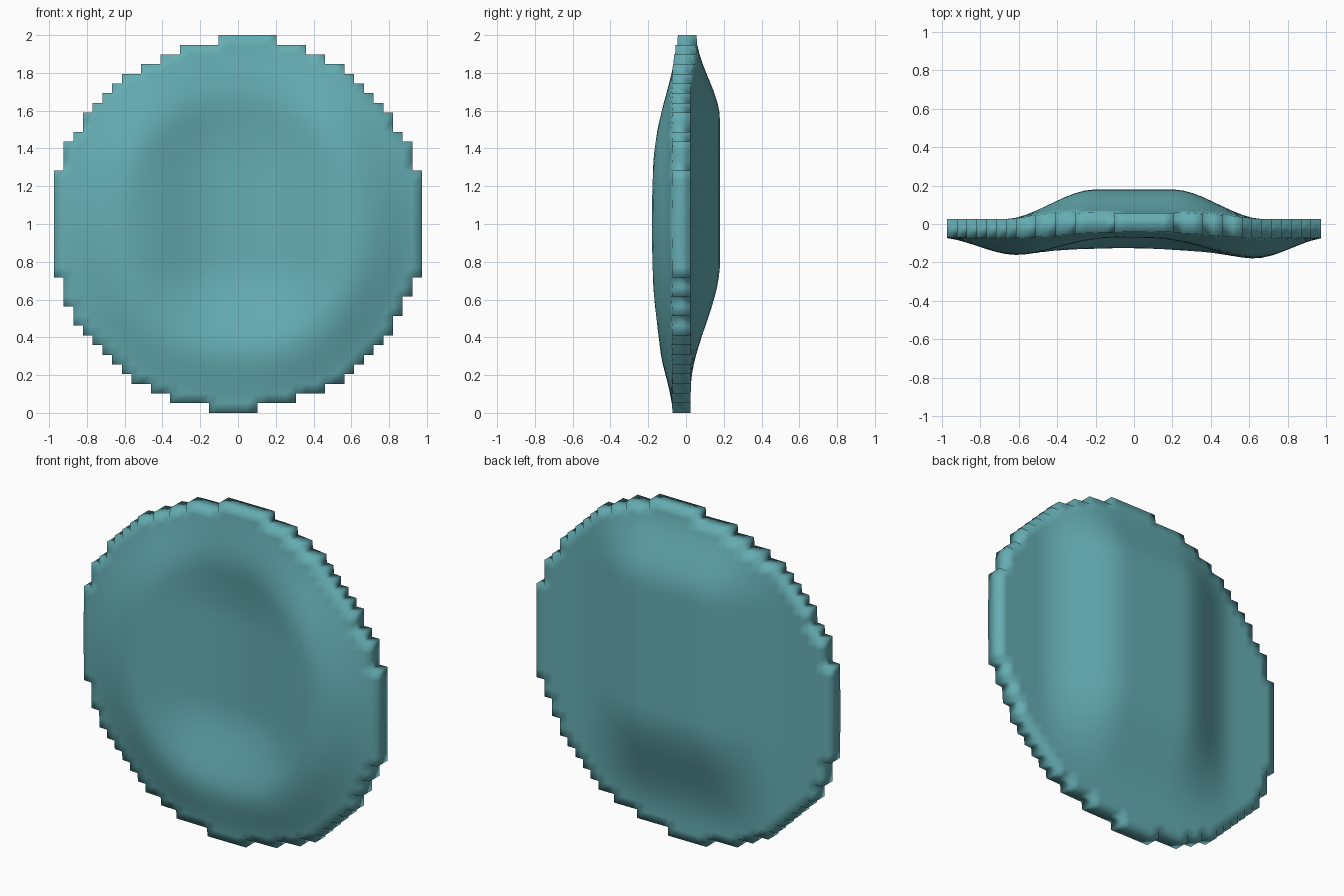
import bpy, bmesh, math

if "Cube" in bpy.data.objects:
    bpy.data.objects.remove(bpy.data.objects["Cube"])

C = 2 / 39  # size of one stair step on the rim

# Rim outline: (rows, left, right) in steps, from bottom to top
left = [(1, 3), (1, 7), (1, 9), (1, 11), (1, 12), (1, 13), (1, 14), (1, 15), (1, 16),
        (2, 17), (3, 18), (11, 19), (3, 18), (1, 17), (2, 16), (1, 15), (1, 14),
        (1, 13), (1, 12), (1, 10), (1, 8), (1, 6), (1, 2)]
right = [(1, 2), (1, 6), (1, 9), (1, 11), (1, 12), (1, 13), (1, 14), (1, 15), (2, 16),
         (2, 17), (2, 18), (11, 19), (3, 18), (1, 17), (2, 16), (1, 15), (1, 14),
         (1, 13), (1, 12), (1, 11), (1, 9), (1, 7), (1, 4)]


def expand(runs):
    return [w for n, w in runs for _ in range(n)]


def smooth(a, b, t):
    t = min(1, max(0, (t - a) / (b - a)))
    return t * t * (3 - 2 * t)


def front_y(x, z):
    # raised horseshoe ridge with a central hollow open at the top
    r = math.hypot(x, z - 1)
    side = min(1, abs(x) / 0.6)
    amp = 0.065 + 0.035 * smooth(0, 1, side) + 0.015 * x
    ridge = amp * smooth(1.02, 0.62, r)
    hollow = smooth(0.62, 0.1, abs(x)) * smooth(0.25, 0.8, z)
    depth = 0.10 - 0.07 * smooth(1.3, 2.0, z)
    return -0.07 - ridge + depth * hollow


def back_y(x, z):
    # flat rim with a broad upright bulge
    bulge = smooth(0.68, 0.2, abs(x)) * smooth(0.12, 0.8, z)
    return 0.025 + bulge * (0.155 - 0.125 * smooth(1.55, 2.0, z))


bm = bmesh.new()
cache = {}


def vert(i, j, layer):
    key = (i, j, layer)
    if key not in cache:
        x, z = i * C, j * C
        cache[key] = bm.verts.new((x, (back_y if layer else front_y)(x, z), z))
    return cache[key]


# Front and back skins over the stepped outline, joined by the rim walls
cells = {(i, j) for j, (l, r) in enumerate(zip(expand(left), expand(right))) for i in range(-l, r)}
for i, j in sorted(cells):
    q = [(i, j), (i + 1, j), (i + 1, j + 1), (i, j + 1)]
    bm.faces.new([vert(*p, 0) for p in q])
    bm.faces.new([vert(*p, 1) for p in reversed(q)])
    for k, n in enumerate([(i, j - 1), (i + 1, j), (i, j + 1), (i - 1, j)]):
        if n not in cells:
            a, b = q[k], q[(k + 1) % 4]
            bm.faces.new([vert(*b, 0), vert(*a, 0), vert(*a, 1), vert(*b, 1)])
for f in bm.faces:
    f.smooth = True
bmesh.ops.recalc_face_normals(bm, faces=bm.faces[:])
me = bpy.data.meshes.new("dished_disc")
bm.to_mesh(me)
bm.free()
disc = bpy.data.objects.new("dished_disc", me)
bpy.context.collection.objects.link(disc)

# Teal finish
mat = bpy.data.materials.new("teal")
mat.diffuse_color = (0.13, 0.42, 0.45, 1)
mat.use_nodes = True
mat.node_tree.nodes["Principled BSDF"].inputs["Base Color"].default_value = mat.diffuse_color
me.materials.append(mat)
